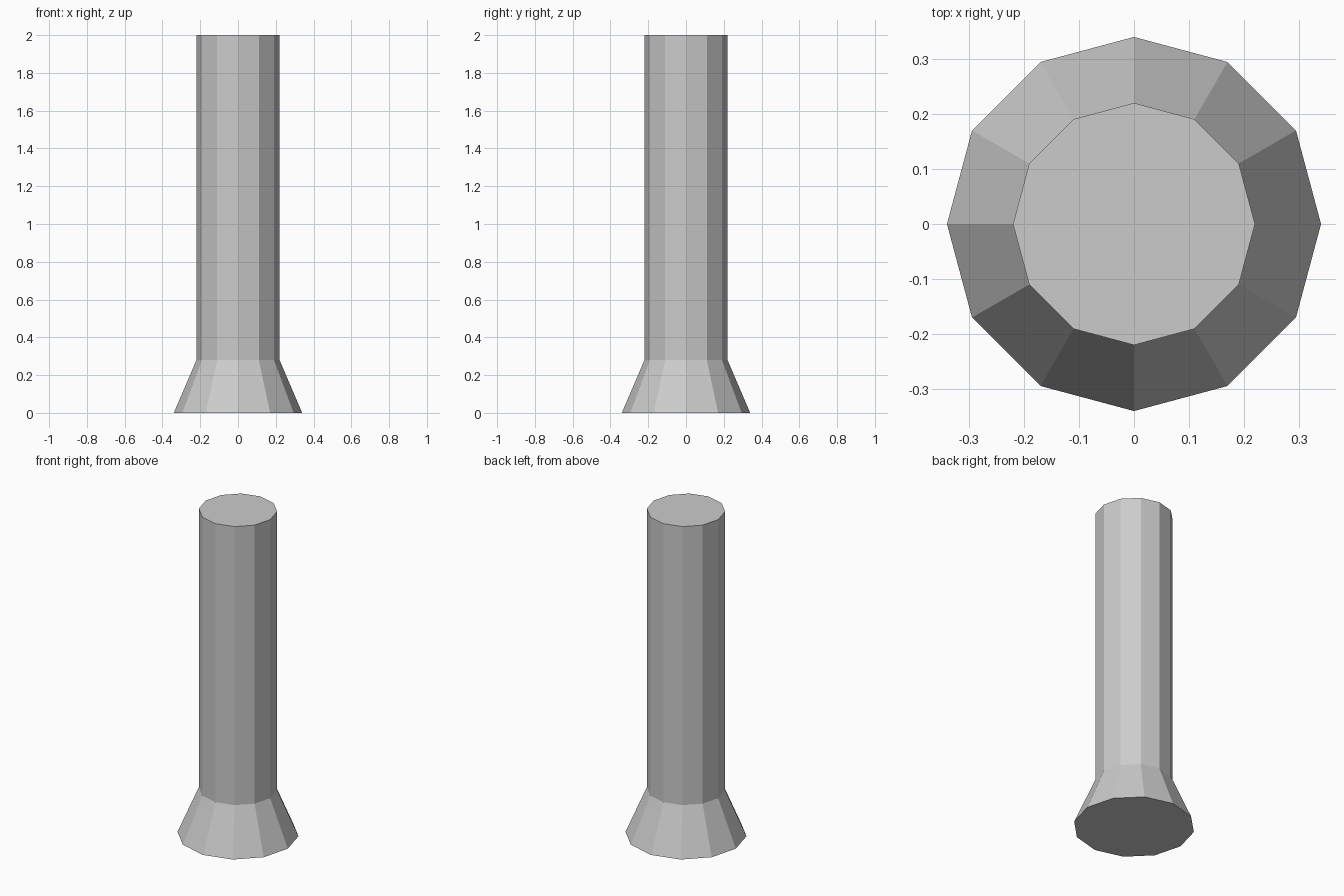
import bpy, bmesh
from math import cos, sin, tau

if "Cube" in bpy.data.objects:
    bpy.data.objects.remove(bpy.data.objects["Cube"])

SIDES = 12
# (radius, height) profile: flared foot, then straight shaft
PROFILE = [(0.34, 0.0), (0.22, 0.28), (0.22, 2.0)]


def lathe(name, profile, sides):
    """Closed, flat-shaded solid made by stacking rings of the profile."""
    bm = bmesh.new()
    rings = [[bm.verts.new((r * cos(tau * i / sides), r * sin(tau * i / sides), z))
              for i in range(sides)] for r, z in profile]
    for low, high in zip(rings, rings[1:]):
        for i in range(sides):
            j = (i + 1) % sides
            bm.faces.new((low[i], low[j], high[j], high[i]))
    # end caps
    bm.faces.new(rings[0][::-1])
    bm.faces.new(rings[-1])
    mesh = bpy.data.meshes.new(name)
    bm.to_mesh(mesh)
    bm.free()
    obj = bpy.data.objects.new(name, mesh)
    bpy.context.collection.objects.link(obj)
    return obj


# Post with flared foot
lathe("flared_post", PROFILE, SIDES)
